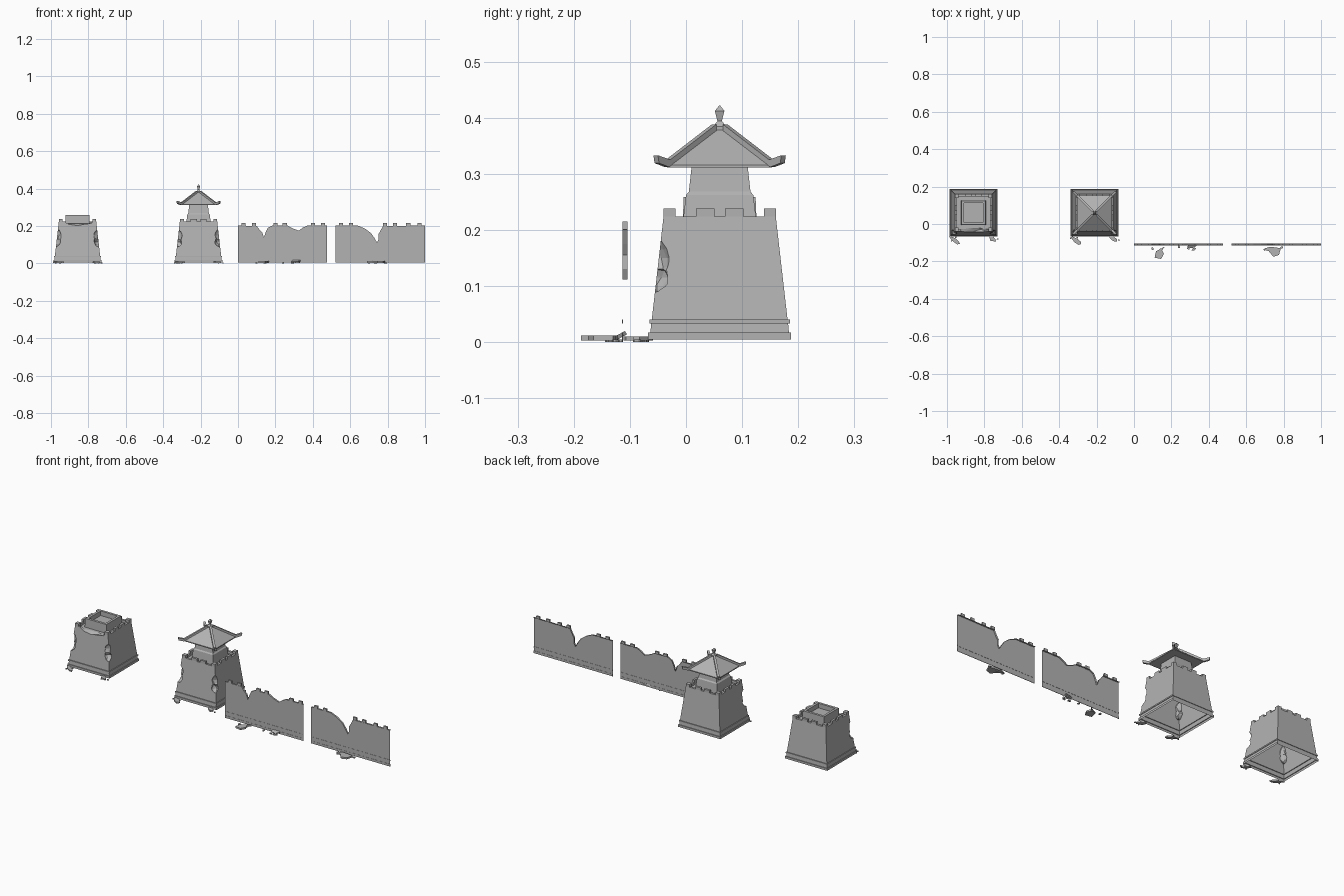
import bpy, bmesh, math, random
from mathutils import Vector, Matrix

random.seed(4)
old = bpy.data.objects.get("Cube")
if old:
    bpy.data.objects.remove(old, do_unlink=True)

stone = bpy.data.materials.new("grey stone")
stone.use_nodes = True
GREY = (0.45, 0.45, 0.45, 1)
stone.diffuse_color = GREY
stone.node_tree.nodes["Principled BSDF"].inputs["Base Color"].default_value = GREY


def finish(name, bm, normals=True):
    if normals:
        bmesh.ops.recalc_face_normals(bm, faces=bm.faces)
    me = bpy.data.meshes.new(name)
    bm.to_mesh(me)
    bm.free()
    me.materials.append(stone)
    ob = bpy.data.objects.new(name, me)
    bpy.context.collection.objects.link(ob)
    return ob


def square_stack(name, profile, cx, cy):
    """Square rings of (half width, height), capped at both ends."""
    bm = bmesh.new()
    rings = []
    for h, z in profile:
        rings.append([bm.verts.new((cx + sx * h, cy + sy * h, z))
                      for sx, sy in ((-1, -1), (1, -1), (1, 1), (-1, 1))])
    for a, b in zip(rings, rings[1:]):
        for i in range(4):
            j = (i + 1) % 4
            bm.faces.new((a[i], a[j], b[j], b[i]))
    bm.faces.new(rings[0])
    bm.faces.new(rings[-1])
    return finish(name, bm)


def add_box(bm, centre, size):
    m = Matrix.Translation(centre) @ Matrix.Diagonal((*size, 1))
    bmesh.ops.create_cube(bm, size=1, matrix=m)


def slab(name, points, z, thick, tilt=0):
    """Flat broken stone from a ground outline."""
    bm = bmesh.new()
    face = bm.faces.new([bm.verts.new((x, y, z)) for x, y in points])
    ext = bmesh.ops.extrude_face_region(bm, geom=[face])
    for v in ext["geom"]:
        if isinstance(v, bmesh.types.BMVert):
            v.co.z += thick
    if tilt:
        mid = sum((v.co for v in bm.verts), Vector()) / len(bm.verts)
        bmesh.ops.rotate(bm, verts=bm.verts, cent=mid,
                         matrix=Matrix.Rotation(tilt, 3, 'X'))
    return finish(name, bm)


def shard(name, x, y, rx, ry, angle, z=0.003, thick=0.007, tilt=0):
    pts = []
    n = 8
    for i in range(n):
        a = math.tau * i / n
        r = random.uniform(0.7, 1.1)
        u, v = rx * r * math.cos(a), ry * r * math.sin(a)
        pts.append((x + u * math.cos(angle) - v * math.sin(angle),
                    y + u * math.sin(angle) + v * math.cos(angle)))
    return slab(name, pts, z, thick, tilt)


def carve(ob, spots):
    """Cut rough hollows (centre, radii) out of a solid."""
    cutters = []
    for centre, radii in spots:
        bm = bmesh.new()
        bmesh.ops.create_icosphere(bm, subdivisions=2, radius=1)
        for v in bm.verts:
            v.co *= random.uniform(0.8, 1.12)
            v.co = Vector(c + p * r for c, p, r in zip(centre, v.co, radii))
        cutter = finish("chip_cutter", bm)
        cutter.hide_render = True
        cutters.append(cutter)
        mod = ob.modifiers.new("chip", 'BOOLEAN')
        mod.operation, mod.solver, mod.object = 'DIFFERENCE', 'EXACT', cutter
    bpy.context.view_layer.update()
    deps = bpy.context.evaluated_depsgraph_get()
    me = bpy.data.meshes.new_from_object(ob.evaluated_get(deps))
    ob.modifiers.clear()
    ob.data = me
    for c in cutters:
        bpy.data.objects.remove(c, do_unlink=True)


def open_bottom(ob):
    bm = bmesh.new()
    bm.from_mesh(ob.data)
    low = [f for f in bm.faces if all(v.co.z < 0.006 for v in f.verts)]
    bmesh.ops.delete(bm, geom=low, context='FACES_ONLY')
    bm.to_mesh(ob.data)
    bm.free()


CY = 0.06
BODY = [(.1275, .005), (.1275, .017), (.1235, .017), (.122, .033), (.125, .033),
        (.125, .04), (.121, .04), (.1, .224), (.088, .224), (.088, .212)]


def tower(prefix, cx, ruined):
    # Tapered hollow body with chipped front corners
    body = square_stack(prefix + "_body", BODY, cx, CY)
    spots = [((cx + s * .112, CY - .112, z), (.024, .024, r))
             for s in (-1, 1) for z, r in ((.15, .036), (.115, .026))]
    if ruined:
        spots.append(((cx, CY - .1, .226), (.082, .034, .022)))
    carve(body, spots)
    open_bottom(body)

    # Battlements: square corner blocks and two blocks per side
    bm = bmesh.new()
    for sx in (-1, 1):
        for sy in (-1, 1):
            add_box(bm, (cx + sx * .0895, CY + sy * .0895, .231), (.021, .021, .014))
            add_box(bm, (cx + sx * .094, CY + sy * .026, .231), (.012, .033, .014))
            if not (ruined and sy < 0):
                add_box(bm, (cx + sx * .026, CY + sy * .094, .231), (.033, .012, .014))
    finish(prefix + "_battlements", bm)

    # Fallen stones at the front corners
    shard(prefix + "_left_fallen_stone", cx - .1, -.088, .034, .014, -.6)
    shard(prefix + "_right_fallen_stone", cx + .1, -.078, .025, .013, -.7)
    for i in range(6):
        shard(prefix + "_rubble", cx + random.choice((-1, 1)) * random.uniform(.08, .132),
              random.uniform(-.09, -.07), .006, .004, i, 0, .005)


# Ruined tower with a roofless upper room
RX, TX = -.858, -.211
tower("ruined_tower", RX, True)
square_stack("ruined_room", [(.066, .211), (.064, .259), (.051, .259), (.051, .234)], RX, CY)

# Complete tower: upper room, roof, hip ridges and finial
tower("tower", TX, False)
square_stack("upper_room", [(.066, .211), (.06, .262), (.055, .268), (.05, .312)], TX, CY)
square_stack("roof", [(.05, .311), (.0935, .311), (.0935, .316), (.011, .379)], TX, CY)
square_stack("finial", [(.012, .376), (.012, .384), (.004, .394), (.0085, .412), (.0005, .422)],
             TX, CY)

RIDGE = [(.01, .374), (.094, .312), (.112, .319), (.114, .333), (.1, .328), (.092, .325), (.01, .388)]
bm = bmesh.new()
for sx in (-1, 1):
    for sy in (-1, 1):
        sides = [[bm.verts.new((TX + sx * (d + w), CY + sy * (d - w), z)) for d, z in RIDGE]
                 for w in (-.004, .004)]
        for s in sides:
            bm.faces.new(s)
        for i in range(len(RIDGE)):
            j = (i + 1) % len(RIDGE)
            bm.faces.new((sides[0][i], sides[0][j], sides[1][j], sides[1][i]))
finish("hip_ridges", bm)

# Broken wall panels: front sheet with a thick top rim
FRONT, BACK = -.113, -.104


def wall(name, x0, x1, breaks, merlons):
    bm = bmesh.new()
    outline = [(x0, .004), (x1, .004), (x1, .202)] + breaks[::-1] + [(x0, .202)]
    face = bm.faces.new([bm.verts.new((x, FRONT, z)) for x, z in outline])
    rim = [e for e in face.edges if all(v.co.z > .1 for v in e.verts)]
    ext = bmesh.ops.extrude_edge_only(bm, edges=rim)
    for v in ext["geom"]:
        if isinstance(v, bmesh.types.BMVert):
            v.co.y = BACK
    finish(name, bm, False)

    bm = bmesh.new()
    for x in merlons:
        add_box(bm, (x, (FRONT + BACK) / 2, .208), (.022, BACK - FRONT, .014))
    finish(name + "_battlements", bm)

    bm = bmesh.new()
    for z, h in ((.0105, .013), (.0365, .007)):
        add_box(bm, ((x0 + x1) / 2, FRONT, z), (x1 - x0, .002, h))
    finish(name + "_base_bands", bm)


wall("inner_wall", 0, .475,
     [(.1, .2), (.115, .18), (.13, .165), (.139, .138), (.147, .165), (.16, .19), (.185, .203),
      (.265, .202), (.29, .188), (.325, .175), (.345, .19), (.37, .202)],
     [.03, .085, .2, .25, .4, .455])
wall("outer_wall", .522, 1,
     [(.64, .202), (.68, .185), (.71, .163), (.73, .135), (.743, .112), (.752, .13), (.75, .155),
      (.762, .175), (.775, .2)],
     [.55, .605, .785, .84, .91, .97])

# Stones fallen from the walls
slab("inner_fallen_slab", [(.11, -.18), (.145, -.187), (.16, -.16), (.15, -.14), (.165, -.12),
                           (.14, -.135), (.118, -.145)], .003, .009)
slab("outer_fallen_slab", [(.69, -.135), (.72, -.145), (.745, -.175), (.775, -.165), (.785, -.13),
                           (.755, -.125), (.725, -.122)], .003, .009)
shard("inner_leaning_stone", .31, -.117, .024, .012, .2, .008, .007, .5)
shard("inner_small_stone", .32, -.135, .014, .008, .5)
for x in (.1, .145, .24, .29, .7, .735, .79):
    shard("wall_rubble", x, random.uniform(-.14, -.12), .009, .006, x * 20, 0, .005)
